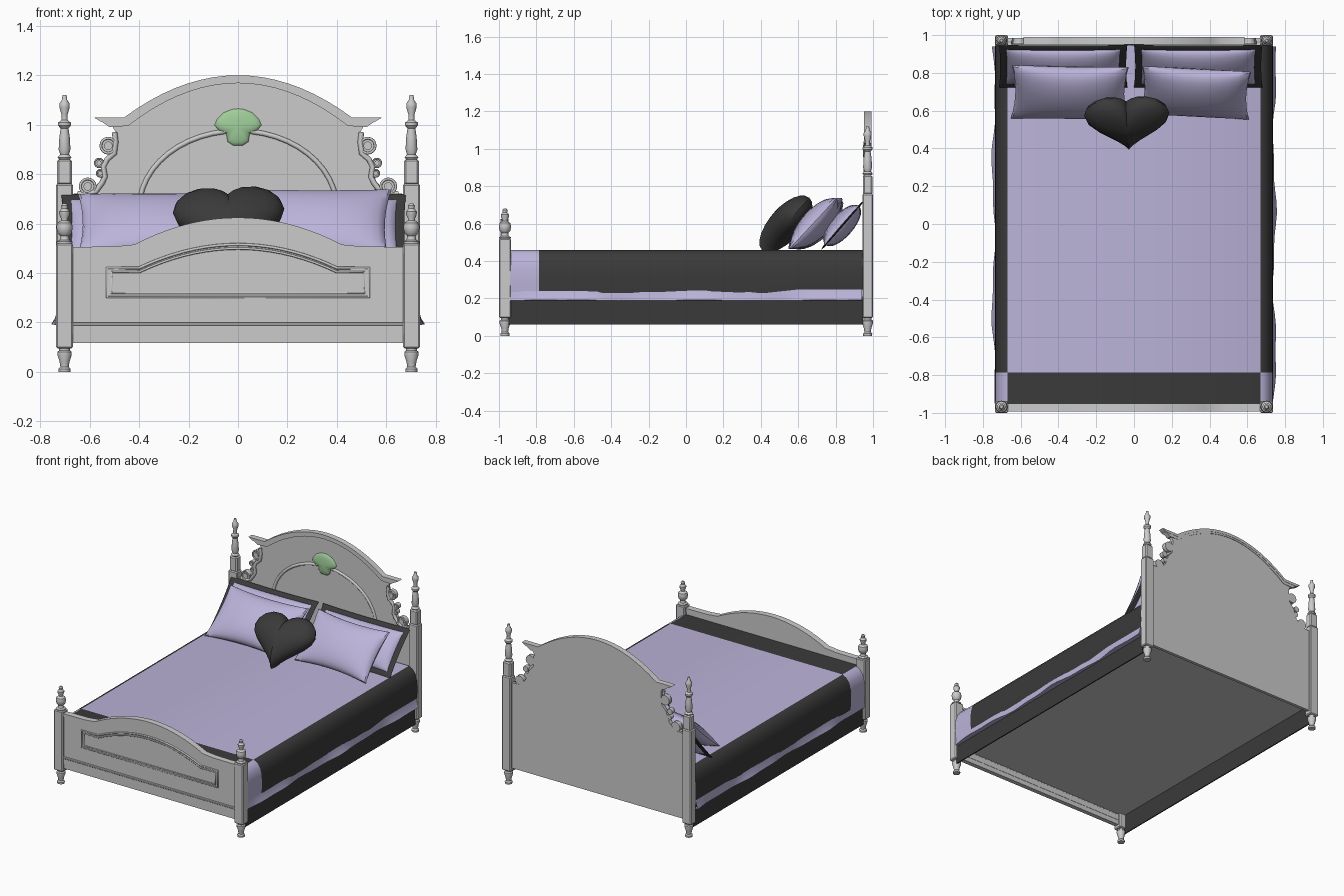
import bpy, bmesh, math
from mathutils import Matrix

if "Cube" in bpy.data.objects:
    bpy.data.objects.remove(bpy.data.objects["Cube"])

def material(name, rgb):
    m = bpy.data.materials.new(name)
    m.diffuse_color = (*rgb, 1)
    m.use_nodes = True
    m.node_tree.nodes["Principled BSDF"].inputs["Base Color"].default_value = m.diffuse_color
    return m

LILAC = material("lilac_cloth", (0.5, 0.455, 0.7))
DARK = material("charcoal_cloth", (0.042, 0.042, 0.042))
GREEN = material("green_paint", (0.35, 0.61, 0.32))

def finish(name, bm, mats=(), matrix=Matrix()):
    bmesh.ops.remove_doubles(bm, verts=bm.verts, dist=1e-5)
    bmesh.ops.recalc_face_normals(bm, faces=bm.faces)
    bm.transform(matrix)
    me = bpy.data.meshes.new(name)
    bm.to_mesh(me)
    bm.free()
    for m in mats:
        me.materials.append(m)
    ob = bpy.data.objects.new(name, me)
    bpy.context.collection.objects.link(ob)
    return ob

def box(name, x0, x1, y0, y1, z0, z1, mats=(), bevel=0):
    bm = bmesh.new()
    bmesh.ops.create_cube(bm, size=1)
    bm.transform(Matrix.Translation(((x0+x1)/2, (y0+y1)/2, (z0+z1)/2))
                 @ Matrix.Diagonal((x1-x0, y1-y0, z1-z0, 1)))
    if bevel:
        bmesh.ops.bevel(bm, geom=bm.edges[:], offset=bevel, segments=1, affect='EDGES')
    return finish(name, bm, mats)

def grid(bm, rows, mat=lambda i, j: 0, closed=False):
    vs = [[bm.verts.new(p) for p in r] for r in rows]
    n = len(rows[0])
    for i in range(len(rows)-1):
        for j in range(n if closed else n-1):
            k = (j+1) % n
            bm.faces.new((vs[i][j], vs[i][k], vs[i+1][k], vs[i+1][j])).material_index = mat(i, j)
    return vs

def prism(name, pts, y0, y1, mats=()):
    """Extrude an x-z outline along y."""
    bm = bmesh.new()
    for cap in grid(bm, [[(x, y, z) for x, z in pts] for y in (y0, y1)], closed=True):
        bm.faces.new(cap)
    return finish(name, bm, mats)

def lathe(name, prof, x, y, n=12):
    bm = bmesh.new()
    grid(bm, [[(max(r, 1e-4)*math.cos(a*math.tau/n), max(r, 1e-4)*math.sin(a*math.tau/n), z)
               for a in range(n)] for r, z in prof], closed=True)
    return finish(name, bm, (), Matrix.Translation((x, y, 0)))

def tube(name, pts, r, cyclic=False):
    cu = bpy.data.curves.new(name, 'CURVE')
    cu.dimensions, cu.bevel_depth, cu.bevel_resolution = '3D', r, 2
    sp = cu.splines.new('POLY')
    sp.points.add(len(pts)-1)
    for p, q in zip(sp.points, pts):
        p.co = (*q, 1)
    sp.use_cyclic_u = cyclic
    ob = bpy.data.objects.new(name, cu)
    bpy.context.collection.objects.link(ob)

def mirrored(half):
    """Left half of an x-z path (outside to centre) -> full path."""
    return half + [(-x, z) for x, z in reversed(half) if abs(x) > 1e-6]

def arch(w, z0, z1, n=9):
    return [(-w*(1-i/n), z1-(z1-z0)*(1-i/n)**2) for i in range(n+1)]

def lean(x, y, z, tilt, turn=0, roll=0):
    R = lambda a, ax: Matrix.Rotation(math.radians(a), 4, ax)
    return Matrix.Translation((x, y, z)) @ R(turn, 'Z') @ R(tilt, 'X') @ R(roll, 'Z')

def puff(name, outline, t, matrix, mat):
    """Inflate a flat outline to both sides."""
    bm = bmesh.new()
    for s in (1, -1):
        grid(bm, [[(x*k, y*k, s*t*math.sqrt(1-k*k)) for x, y in outline]
                  for k in (1, .96, .85, .68, .45, .2, .001)], closed=True)
    return finish(name, bm, [mat], matrix)

def pillow(name, w, h, t, matrix, mat=LILAC, pinch=.07, n=14):
    bm = bmesh.new()
    for s in (1, -1):
        rows = []
        for i in range(n+1):
            v = -math.cos(math.pi*i/n)
            row = []
            for j in range(n+1):
                u = -math.cos(math.pi*j/n)
                d = ((1-u*u)*(1-v*v))**.45
                row.append((u*w/2*(1-pinch*(1-v*v)), v*h/2*(1-pinch*1.6*(1-u*u)), s*t/2*d))
            rows.append(row)
        grid(bm, rows)
    return finish(name, bm, [mat], matrix)

# Posts with turned feet and finials
FOOT = [(0, 0), (.024, 0), (.025, .012), (.017, .02), (.02, .04), (.029, .068), (.029, .08), (.022, .086), (.022, .1)]
URN = [(.032, .52), (.032, .527), (.02, .533), (.017, .55), (.029, .562), (.033, .585), (.029, .603), (.014, .613),
       (.014, .62), (.021, .635), (.022, .648), (.012, .66), (.014, .672), (.008, .68), (0, .68)]
SPIRE = [(.022, .86), (.028, .868), (.018, .88), (.024, .9), (.021, .95), (.016, .985), (.026, .997), (.026, 1.008),
         (.013, 1.018), (.012, 1.04), (.021, 1.07), (.021, 1.085), (.011, 1.1), (.008, 1.12), (0, 1.12)]
for side, sx in (("left", -1), ("right", 1)):
    x = .702*sx
    box(f"foot_post_{side}", x-.035, x+.035, -1, -.936, .095, .52, bevel=.006)
    lathe(f"front_foot_{side}", FOOT, x, -.968)
    lathe(f"foot_finial_{side}", URN, x, -.968)
    box(f"head_post_{side}", x-.035, x+.035, .943, 1, .095, .76, bevel=.006)
    box(f"head_post_block_{side}", x-.03, x+.03, .946, .997, .755, .86, bevel=.008)
    lathe(f"rear_foot_{side}", FOOT, x, .971)
    lathe(f"head_finial_{side}", SPIRE, x, .971)

# Headboard panel with stepped arched cornice
head_side = [(-.67, .12), (-.67, .72), (-.6, .725), (-.56, .77), (-.535, .84), (-.5, .88), (-.495, .97), (-.51, .995), (-.46, .995)]
prism("headboard_panel", mirrored(head_side + arch(.45, 1.0, 1.17)), .965, .986)
def band(name, up, low, y0, y1):
    prism(name, mirrored(up) + mirrored(low)[::-1], y0, y1)
band("headboard_cornice", [(-.585, 1.03)] + arch(.46, 1.03, 1.2),
     [(-.555, 1.012)] + arch(.455, 1.012, 1.18), .951, .991)
band("headboard_cornice_lower", [(-.555, 1.014)] + arch(.455, 1.014, 1.182),
     [(-.52, .99)] + arch(.445, .995, 1.168), .957, .989)

# Headboard arc ribs and emblem
for s in (-1, 1):
    tube("headboard_rib", [(s*.4*math.cos(a*math.pi/24), .965, .66+.315*math.sin(a*math.pi/24))
                           for a in range(0, 12)], .01)
half = [(-.02, -.07), (-.042, -.055), (-.048, -.02), (-.075, -.012), (-.095, .012), (-.085, .035), (-.06, .062), (-.025, .076), (0, .079)]
puff("headboard_emblem", mirrored(half), .017, lean(0, .963, .986, 90), GREEN)

# Side scrolls: discs joined by an S-shaped ribbon
def disc(name, x, z, r, y0):
    prism(name, [(x+r*math.cos(a*math.tau/16), z+r*math.sin(a*math.tau/16)) for a in range(16)], y0, .985)
for s in (-1, 1):
    for x, z, r in ((.525, .915, .034), (.608, .75, .034), (.562, .845, .02), (.557, .803, .017)):
        disc("scroll_disc", s*x, z, r, .958)
        disc("scroll_eye", s*x, z, r*.5, .951)
        tube("scroll_rim", [(s*(x+r*.9*math.cos(a*math.tau/16)), .957, z+r*.9*math.sin(a*math.tau/16))
                            for a in range(16)], r*.16, True)
    tube("scroll_ribbon", [(s*x, .961, z) for x, z in ((.5, .97), (.495, .93), (.5, .885), (.53, .86), (.545, .83),
                           (.538, .79), (.55, .765), (.575, .73), (.61, .714), (.65, .722))], .011)

# Footboard panel, cornice, inset frame and base rail
foot = lambda d: [(-.67, .505-d), (-.5, .507-d)] + arch(.42, .515-d, .624-d)
prism("footboard_panel", mirrored([(-.67, .12), (-.67, .49)] + arch(.42, .5, .61)), -.982, -.957)
band("footboard_cornice", foot(0), foot(.014), -.993, -.95)
band("footboard_cornice_lower", foot(.013), foot(.026), -.988, -.954)
for k, d, r in ((1, 0, .006), (.965, .016, .005)):
    loop = mirrored([(-.53*k, .302+d), (-.53*k, .42-d)] + arch(.4, .42-d, .515-d))
    tube("footboard_frame", [(x, -.982, z) for x, z in loop], r, True)
box("footboard_rail", -.67, .67, -.988, -.953, .15, .188)
box("footboard_rail_bead", -.67, .67, -.993, -.955, .187, .2, bevel=.003)
box("footboard_base", -.67, .67, -.986, -.955, .117, .151)

# Base board under the mattress
box("base_board", -.71, .71, -.955, .962, .195, .21)

# Coverlet: lilac field, charcoal borders, lilac corner squares, rounded shoulders
prof = mirrored([(-.733, .228), (-.736, .3), (-.734, .37), (-.722, .415), (-.7, .445), (-.67, .46)])
ys = [-.955, -.87, -.785, -.5, -.2, .1, .4, .6, .75, .945]
rows = []
for i, y in enumerate(ys):
    lift = .02 if y > .5 else .003*math.sin(i*2)
    rows.append([(x, y, z+(lift if z < .25 else 0)) for x, z in prof])
bm = bmesh.new()
grid(bm, rows, lambda i, j: int((j == 5) == (i < 2)))
finish("coverlet", bm, [LILAC, DARK])

# Wavy under-blanket and valance along both sides
for s in (-1, 1):
    bm = bmesh.new()
    rows = []
    for i in range(33):
        y = -.95+1.89*i/32
        w = .009*math.sin(8.5*y+s)+.004*math.sin(21*y)
        rows.append([(s*.722, y, .3), (s*.731, y, .25), (s*(.737+w*.4), y, .215),
                     (s*(.744+w), y, .19+w*.2), (s*.715, y, .188)])
    grid(bm, rows)
    finish("under_blanket", bm, [LILAC])
    box("valance", *sorted((s*.712, s*.72)), -.95, .945, .06, .2, [DARK])

# Shams: charcoal flange around a lilac cushion
for x, w in ((-.375, .68), (.34, .68)):
    m = lean(x, .835, .59, 49)
    pillow("sham_flange", w, .345, .02, m, DARK, .02)
    pillow("sham_cushion", w-.07, .28, .12, m, LILAC, .02)

# Front pillows
pillow("pillow_left", .62, .38, .16, lean(-.34, .695, .592, 42, -1))
pillow("pillow_right", .58, .37, .15, lean(.325, .695, .602, 47, -3))

# Heart cushion
heart = []
for i in range(28):
    a = math.tau*i/28
    heart.append((.226*math.copysign(abs(math.sin(a))**2.5, math.sin(a)),
                  .0136*(13*math.cos(a)-3.6*math.cos(2*a)-math.cos(3*a)-math.cos(4*a)+2)))
puff("heart_cushion", heart, .088, lean(-.035, .54, .605, 48, 0, 3), DARK)

# Soft shading with crisp edges
bpy.ops.object.select_all(action='DESELECT')
for ob in bpy.context.scene.objects:
    if ob.type == 'MESH':
        ob.select_set(True)
        bpy.context.view_layer.objects.active = ob
bpy.ops.object.shade_smooth_by_angle(angle=math.radians(35))
